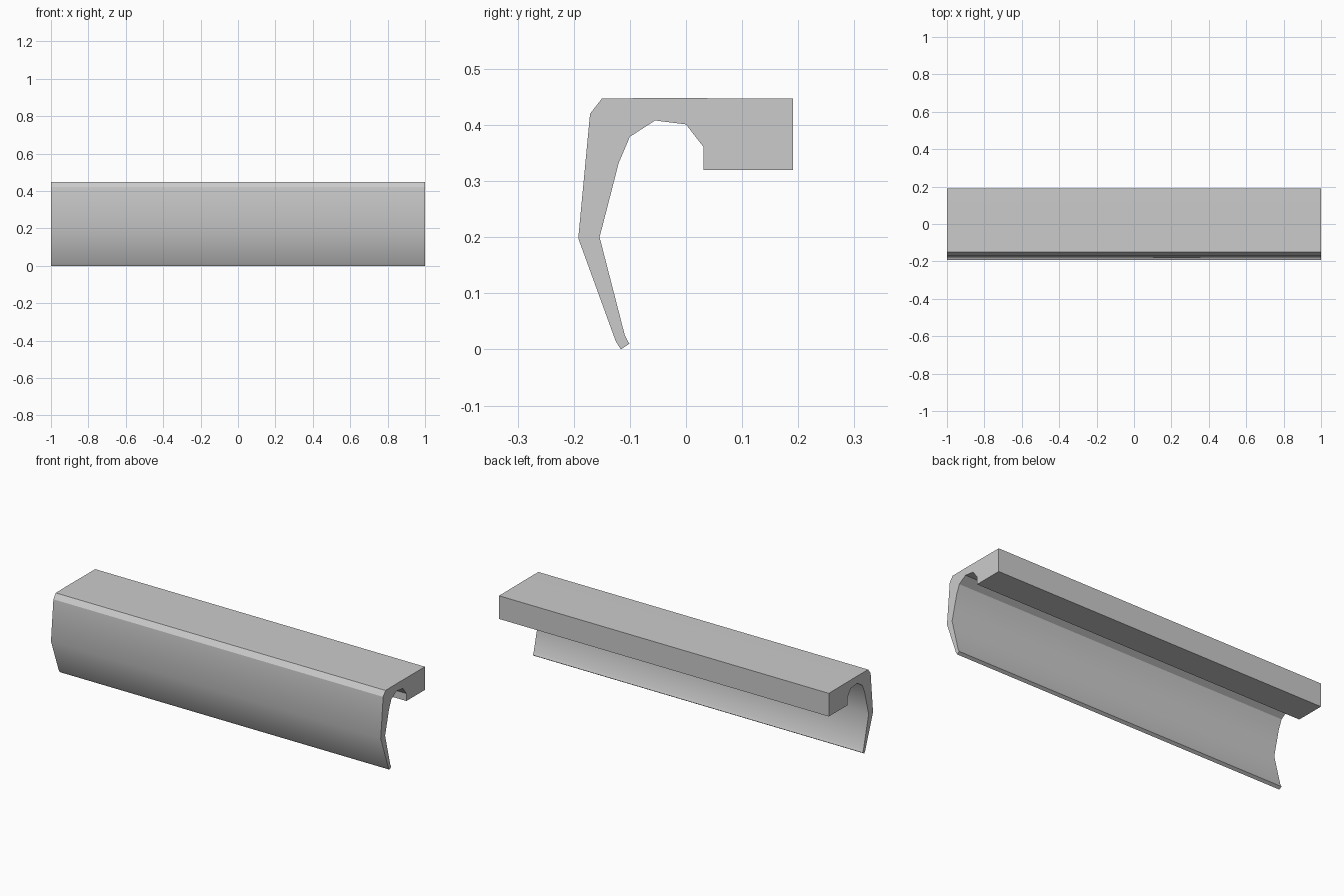
import bpy, bmesh, math

if "Cube" in bpy.data.objects:
    bpy.data.objects.remove(bpy.data.objects["Cube"])

# Hooked rail cross-section (y, z), swept along x
PROFILE = [
    (0.191, 0.447), (0.191, 0.32), (0.031, 0.32), (0.031, 0.361),
    (0.0, 0.401), (-0.055, 0.408), (-0.10, 0.379), (-0.12, 0.332),
    (-0.154, 0.20), (-0.109, 0.025), (-0.101, 0.01), (-0.116, 0.0),
    (-0.125, 0.014), (-0.192, 0.198), (-0.171, 0.42), (-0.15, 0.447),
    (-0.06, 0.448),
]

# Single plain grey
grey = bpy.data.materials.new("plain grey")
grey.diffuse_color = (0.6, 0.6, 0.6, 1)
grey.use_nodes = True
grey.node_tree.nodes["Principled BSDF"].inputs["Base Color"].default_value = grey.diffuse_color

# Extruded rail
bm = bmesh.new()
end = bm.faces.new([bm.verts.new((-1, y, z)) for y, z in PROFILE])
ext = bmesh.ops.extrude_face_region(bm, geom=[end], use_keep_orig=True)
verts = [g for g in ext["geom"] if isinstance(g, bmesh.types.BMVert)]
bmesh.ops.translate(bm, verts=verts, vec=(2, 0, 0))
bmesh.ops.recalc_face_normals(bm, faces=bm.faces)

mesh = bpy.data.meshes.new("hooked_rail")
bm.to_mesh(mesh)
bm.free()
mesh.materials.append(grey)
rail = bpy.data.objects.new("hooked_rail", mesh)
bpy.context.collection.objects.link(rail)

# Smooth shading on the curved lip, sharp at the corners
bpy.context.view_layer.objects.active = rail
rail.select_set(True)
bpy.ops.object.shade_smooth_by_angle(angle=math.radians(30))
